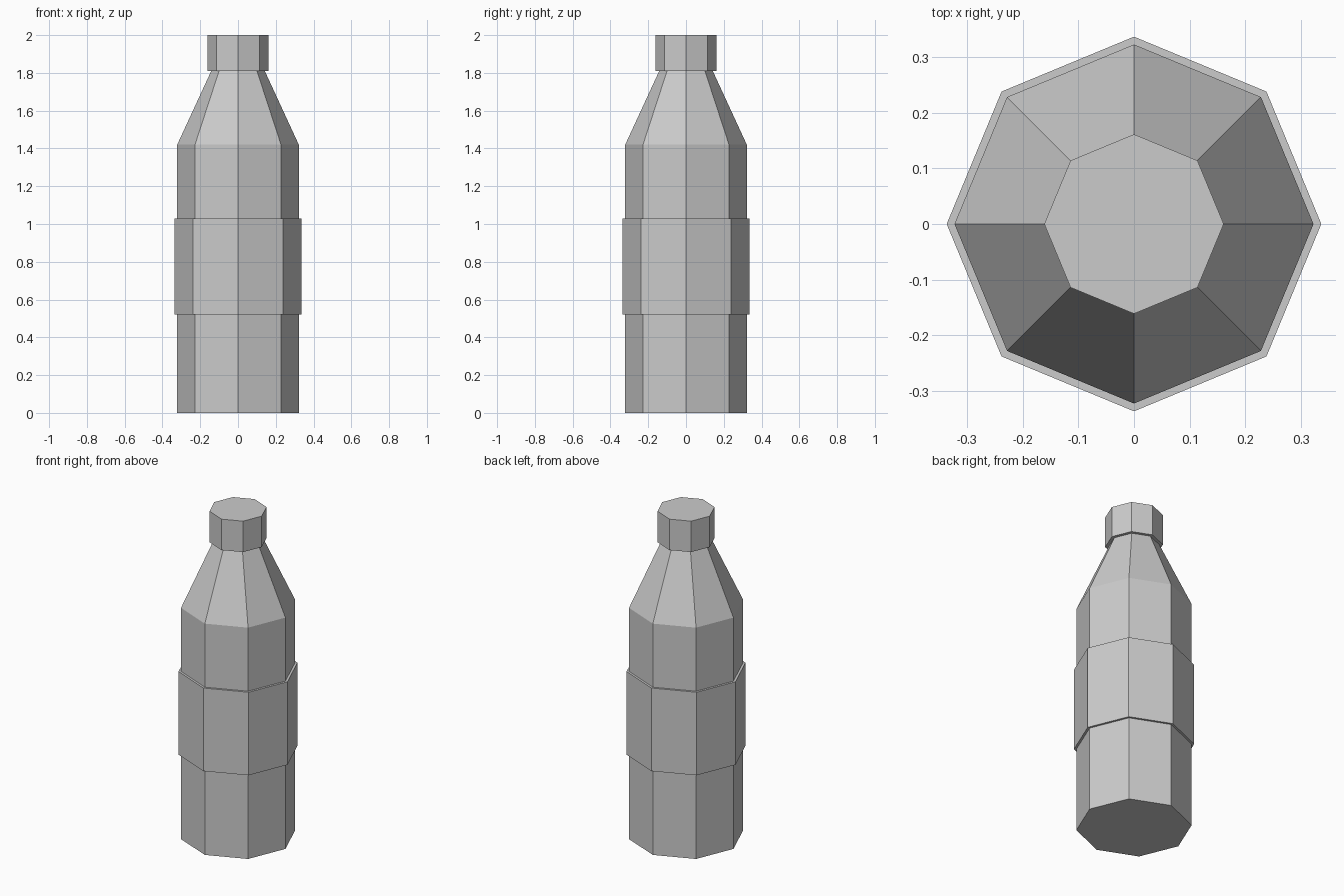
import bpy, bmesh
from math import cos, sin, pi

SIDES = 8

cube = bpy.data.objects.get("Cube")
if cube:
    bpy.data.objects.remove(cube, do_unlink=True)

grey = bpy.data.materials.new("plain grey")
grey.use_nodes = True
colour = (0.6, 0.6, 0.6, 1)
grey.diffuse_color = colour
grey.node_tree.nodes["Principled BSDF"].inputs["Base Color"].default_value = colour


def turned_part(name, profile, closed=False):
    """Turn (radius, height) pairs into an eight-sided part: a capped solid, or a ring if closed."""
    bm = bmesh.new()
    rings = [[bm.verts.new((r * cos(2 * pi * i / SIDES), r * sin(2 * pi * i / SIDES), z))
              for i in range(SIDES)] for r, z in profile]
    pairs = list(zip(rings, rings[1:]))
    if closed:
        pairs.append((rings[-1], rings[0]))
    else:
        bm.faces.new(rings[0][::-1])
        bm.faces.new(rings[-1])
    for low, high in pairs:
        for i in range(SIDES):
            j = (i + 1) % SIDES
            bm.faces.new((low[i], low[j], high[j], high[i]))
    bmesh.ops.recalc_face_normals(bm, faces=bm.faces)
    mesh = bpy.data.meshes.new(name)
    bm.to_mesh(mesh)
    bm.free()
    mesh.materials.append(grey)
    obj = bpy.data.objects.new(name, mesh)
    bpy.context.collection.objects.link(obj)
    return obj


# Straight body with tapering shoulder
turned_part("bottle_body", [(0.322, 0), (0.322, 1.42), (0.142, 1.81)])

# Raised band around the middle
turned_part("label_band", [(0.322, 0.52), (0.336, 0.52), (0.336, 1.03), (0.322, 1.03)], closed=True)

# Cap
turned_part("bottle_cap", [(0.161, 1.81), (0.161, 2)])
